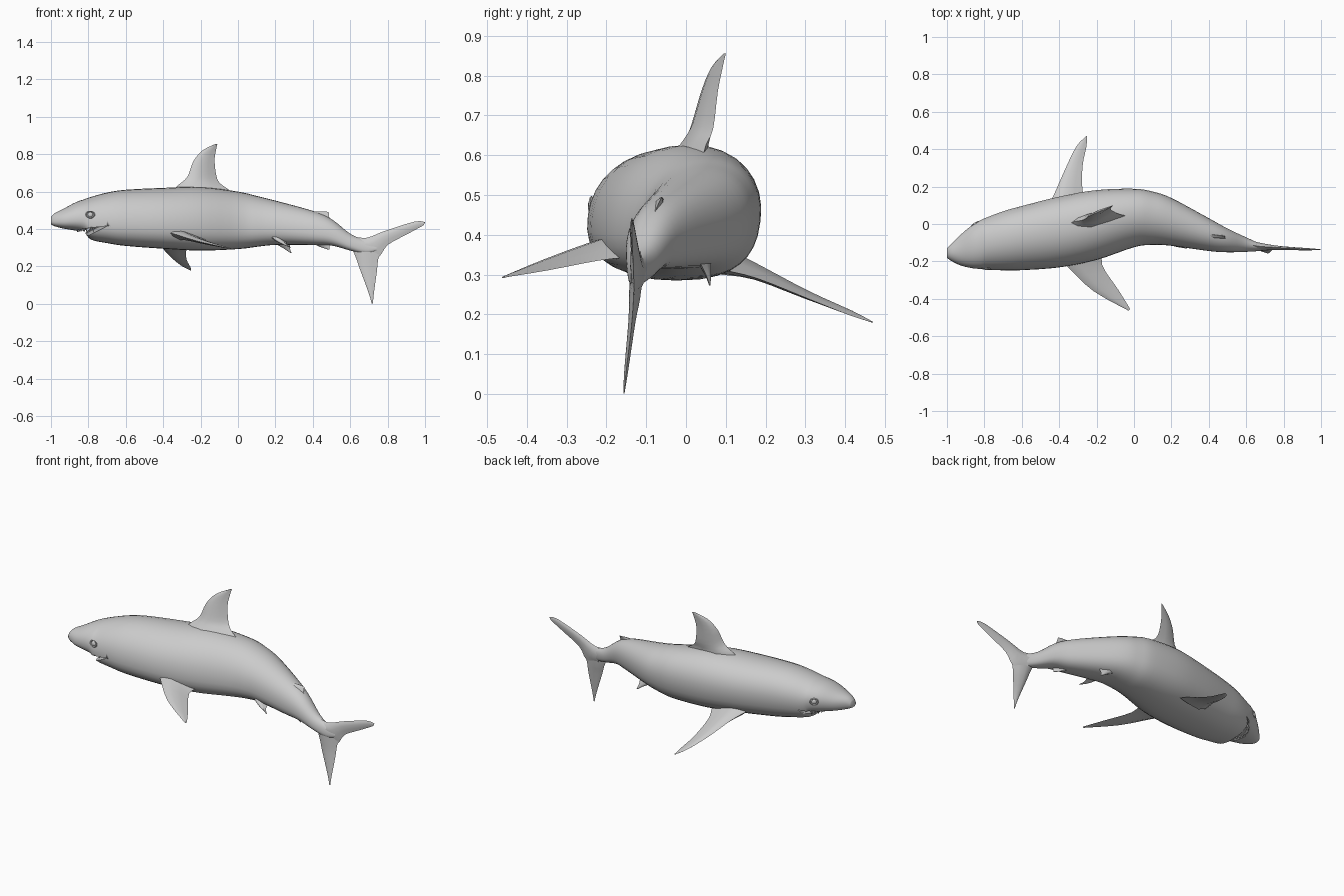
import bpy, bmesh, math
from mathutils import Vector, Matrix

old = bpy.data.objects.get("Cube")
if old:
    bpy.data.objects.remove(old)

grey = bpy.data.materials.new("shark grey")
grey.use_nodes = True
grey.diffuse_color = (0.6, 0.6, 0.6, 1)
grey.node_tree.nodes["Principled BSDF"].inputs["Base Color"].default_value = (0.6, 0.6, 0.6, 1)


def finish(name, bm, angle=40):
    bmesh.ops.recalc_face_normals(bm, faces=bm.faces)
    mesh = bpy.data.meshes.new(name)
    bm.to_mesh(mesh)
    bm.free()
    obj = bpy.data.objects.new(name, mesh)
    bpy.context.collection.objects.link(obj)
    mesh.materials.append(grey)
    bpy.ops.object.select_all(action="DESELECT")
    obj.select_set(True)
    bpy.context.view_layer.objects.active = obj
    bpy.ops.object.shade_smooth_by_angle(angle=math.radians(angle))
    return obj


def loft(name, rings, angle=40):
    bm = bmesh.new()
    loops = [[bm.verts.new(p) for p in ring] for ring in rings]
    n = len(loops[0])
    for a, b in zip(loops, loops[1:]):
        for i in range(n):
            j = (i + 1) % n
            bm.faces.new((a[i], a[j], b[j], b[i]))
    bm.faces.new(loops[0])
    bm.faces.new(loops[-1])
    return finish(name, bm, angle)


def resample(rows, steps):
    """Smooth curve through rows of numbers."""
    out = []
    for i in range(len(rows) - 1):
        p = [rows[max(0, min(len(rows) - 1, i + k))] for k in (-1, 0, 1, 2)]
        for s in range(steps):
            t = s / steps
            out.append([b + 0.5 * t * (c - a + t * (2*a - 5*b + 4*c - d + t * (3*(b - c) + d - a)))
                        for a, b, c, d in zip(*p)])
    return out + [rows[-1]]


# Body stations: x, right edge y, left edge y, belly z, back z
stations = [
    (-1.0, -.18, -.13, .425, .465), (-.98, -.195, -.11, .415, .485),
    (-.93, -.22, -.06, .402, .51), (-.87, -.235, -.01, .392, .542),
    (-.82, -.24, .02, .378, .56), (-.785, -.243, .035, .343, .572),
    (-.7, -.246, .067, .325, .595), (-.6, -.245, .095, .31, .61),
    (-.4, -.23, .145, .295, .62), (-.2, -.19, .18, .285, .625),
    (0, -.122, .187, .293, .6), (.1, -.11, .172, .305, .577),
    (.2, -.115, .138, .315, .552), (.4, -.143, .03, .315, .497),
    (.5, -.15, -.025, .312, .453), (.6, -.148, -.072, .285, .375),
    (.68, -.143, -.107, .27, .34), (.74, -.138, -.122, .285, .32),
]


def body_ring(row, sides=32):
    x, right, left, low, high = row
    mid_y, half = (right + left) / 2, (left - right) / 2
    mid_z = low + 0.46 * (high - low)
    ring = []
    for i in range(sides):
        a = 2 * math.pi * i / sides
        c, s = math.cos(a), math.sin(a)
        power = 0.95 if s > 0 else 0.8
        dz = math.copysign(abs(s) ** power, s) * ((high - mid_z) if s > 0 else (mid_z - low))
        dy = math.copysign(abs(c) ** power, c) * half
        ring.append((x, mid_y + dy + 0.12 * dz, mid_z + dz))
    return ring


body = loft("body", [body_ring(r) for r in resample(stations, 4)], 50)

# Open mouth: a wedge cut across the turned head
head = Vector((-.77, -.105, 0))
turn = Matrix.Rotation(math.radians(14), 4, "Z")
mouth = [(.035, .417), (-.06, .405), (-.1, .396), (-.13, .37), (-.065, .355), (-.045, .372)]
cutter = loft("mouth_cutter", [[head + turn @ Vector((x, y, z)) for x, z in mouth]
                               for y in (-.3, .3)])
cutter.hide_render = True
cutter.hide_set(True)
cut = body.modifiers.new("mouth", "BOOLEAN")
cut.operation = "DIFFERENCE"
cut.solver = "EXACT"
cut.object = cutter

# Row of upper teeth
bm = bmesh.new()
for i in range(13):
    a = math.radians(-72 + 12 * i)
    spot = head + turn @ Vector((-.09 * math.cos(a), .1 * math.sin(a), .394))
    bmesh.ops.create_cone(bm, cap_ends=True, segments=5, radius1=0, radius2=.007, depth=.022,
                          matrix=Matrix.Translation(spot))
finish("teeth", bm, 20)

# Eyes with raised rims
for side, spot, facing in (("right", (-.79, -.239, .477), (-.1, -1, .1)),
                           ("left", (-.85, .001, .477), (-.55, .85, .1))):
    place = Matrix.Translation(spot) @ Vector(facing).to_track_quat("Z", "Y").to_matrix().to_4x4()
    bm = bmesh.new()
    bmesh.ops.create_uvsphere(bm, u_segments=12, v_segments=8, radius=.014,
                              matrix=place @ Matrix.Diagonal((1, 1, .5, 1)))
    finish(side + "_eye", bm)
    rim = []
    for i in range(17):
        a = 2 * math.pi * i / 16
        out = Vector((math.cos(a), math.sin(a) * .8, 0))
        rim.append([place @ (out * (.022 + .004 * math.cos(b)) + Vector((0, 0, .004 * math.sin(b))))
                    for b in (0, 1.57, 3.14, 4.71)])
    loft(side + "_eye_rim", rim)


def fin(name, sections):
    """Each section: leading point, trailing point, thickness."""
    rows = resample([(*a, *b, t) for a, b, t in sections], 3)
    first, last = rows[0], rows[-1]
    span = Vector(last[:3]) + Vector(last[3:6]) - Vector(first[:3]) - Vector(first[3:6])
    rings = []
    for row in rows:
        lead, trail, t = Vector(row[:3]), Vector(row[3:6]), row[6]
        normal = (trail - lead).cross(span).normalized()
        upper = [(.12, .6), (.35, 1), (.7, .55)]
        shape = [(0, 0)] + upper + [(1, 0)] + [(u, -v) for u, v in reversed(upper)]
        rings.append([lead.lerp(trail, u) + normal * v * t / 2 for u, v in shape])
    return loft(name, rings, 60)


fin("dorsal_fin", [
    ((-.37, -.01, .59), (0, .04, .58), .09),
    ((-.32, .012, .635), (-.07, .05, .625), .065),
    ((-.27, .022, .68), (-.11, .068, .665), .045),
    ((-.24, .042, .76), (-.125, .08, .76), .028),
    ((-.19, .065, .82), (-.118, .092, .82), .016),
    ((-.12, .095, .855), (-.11, .1, .855), .004)])
fin("right_pectoral_fin", [
    ((-.42, -.16, .39), (-.16, -.13, .345), .07),
    ((-.345, -.24, .375), (-.17, -.22, .335), .04),
    ((-.215, -.36, .335), (-.085, -.35, .31), .018),
    ((-.03, -.463, .293), (-.02, -.455, .293), .004)])
fin("left_pectoral_fin", [
    ((-.46, .09, .345), (-.24, .1, .31), .07),
    ((-.42, .175, .315), (-.275, .18, .29), .04),
    ((-.365, .3, .255), (-.275, .31, .238), .022),
    ((-.308, .415, .208), (-.255, .41, .198), .012),
    ((-.255, .47, .18), (-.25, .468, .18), .003)])
fin("right_pelvic_fin", [
    ((.13, -.07, .39), (.26, -.07, .34), .035),
    ((.2, -.115, .345), (.262, -.11, .318), .02),
    ((.275, -.13, .303), (.285, -.13, .301), .003)])
fin("left_pelvic_fin", [
    ((.15, .05, .345), (.28, .03, .34), .04),
    ((.23, .058, .305), (.277, .05, .3), .018),
    ((.28, .06, .272), (.287, .06, .272), .003)])
fin("second_dorsal_fin", [
    ((.37, -.055, .49), (.5, -.085, .44), .03),
    ((.42, -.06, .495), (.488, -.075, .465), .015),
    ((.465, -.06, .493), (.485, -.063, .491), .004)])
fin("anal_fin", [
    ((.39, -.07, .33), (.5, -.1, .33), .03),
    ((.43, -.075, .308), (.49, -.1, .308), .014),
    ((.475, -.09, .292), (.488, -.1, .292), .003)])
fin("tail_upper_lobe", [
    ((.59, -.11, .37), (.68, -.125, .24), .05),
    ((.68, -.12, .352), (.752, -.13, .25), .034),
    ((.785, -.127, .39), (.8, -.132, .315), .02),
    ((.945, -.135, .44), (.9, -.135, .37), .012),
    ((1.0, -.136, .437), (.992, -.136, .42), .003)])
fin("tail_lower_lobe", [
    ((.6, -.12, .32), (.77, -.13, .3), .034),
    ((.633, -.128, .24), (.75, -.132, .24), .028),
    ((.65, -.135, .19), (.742, -.137, .17), .018),
    ((.698, -.15, .06), (.727, -.15, .06), .01),
    ((.715, -.156, .001), (.721, -.156, .001), .003)])
